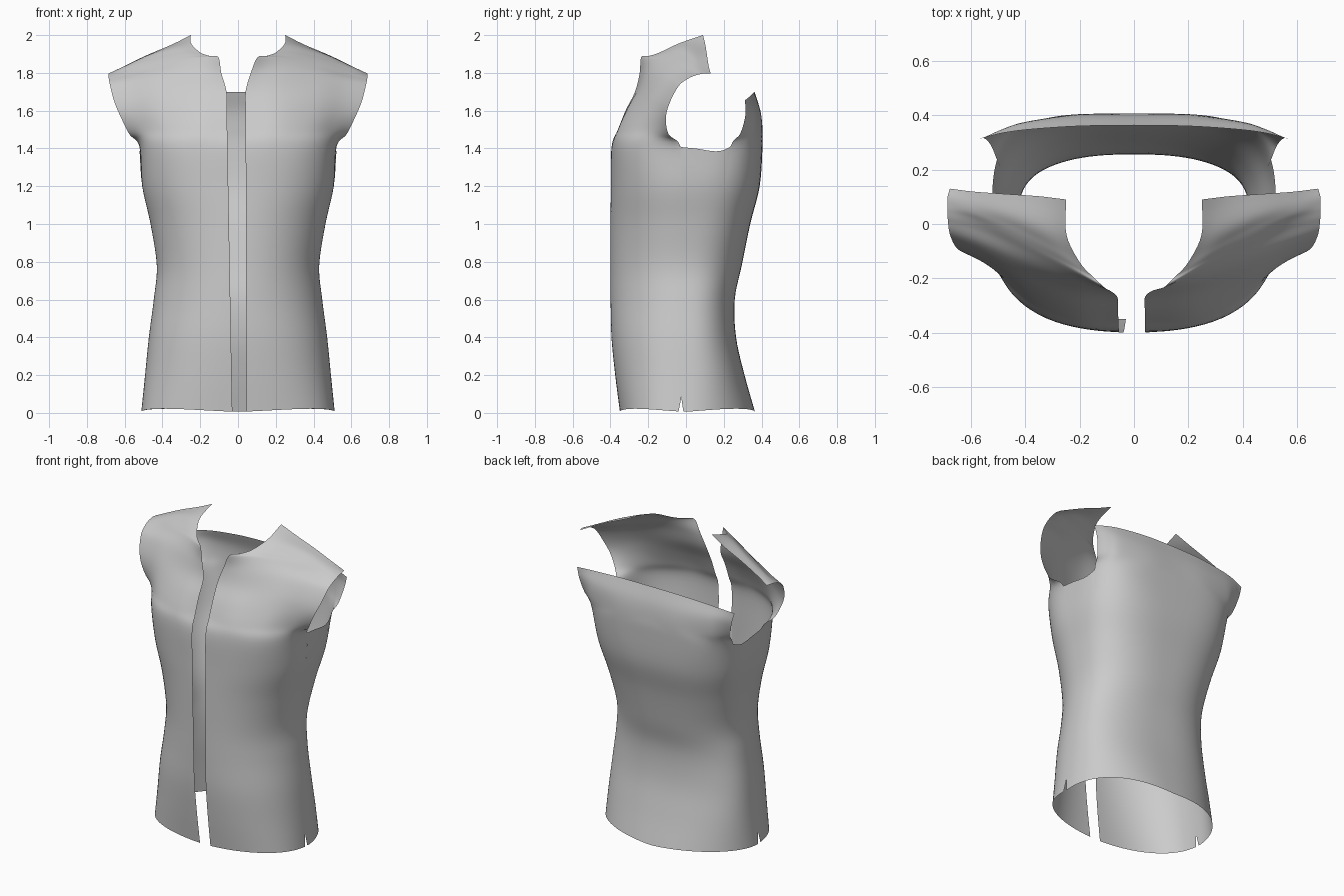
import bpy, bmesh
from math import sin, cos, radians, degrees, asin, pi
from mathutils import Vector

COLS, ROWS = 6, 5          # subdivisions between control columns / rows


def catmull(p, k):
    """Smooth curve through control values (floats or vectors)."""
    q = [p[0] * 2 - p[1]] + list(p) + [p[-1] * 2 - p[-2]]
    out = []
    for i in range(1, len(q) - 2):
        a, b, c, d = q[i - 1:i + 3]
        for s in range(k):
            t = s / k
            out.append((b * 2 + (c - a) * t + (a * 2 - b * 5 + c * 4 - d) * t * t
                        + (b * 3 - a - c * 3 + d) * t ** 3) * 0.5)
    return out + [p[-1]]


# torso sections: height, half width, front depth, back depth, front and back squareness
BODY = [(0.0, .512, .35, .365, 2.6, 2.15), (.2, .492, .375, .31, 2.4, 2.4),
        (.4, .472, .395, .265, 2.25, 2.5), (.6, .446, .40, .258, 2.1, 2.5),
        (.78, .43, .40, .295, 2.1, 2.5), (1.0, .463, .40, .34, 2.15, 2.8),
        (1.2, .507, .398, .39, 2.35, 3.1), (1.41, .522, .394, .405, 2.6, 3.8)]


def gap_edge(z, side):
    """Distance of the front opening edge from the centre line."""
    return .045 - .003 * z if side > 0 else .03 + .018 * z


def section(row, deg):
    z, w, f, b, nf, nb = row
    n, depth = (nf, -f) if deg < 90 else (nb, b)
    th = radians(deg)
    if z == 0:
        z = .006 + .016 * abs(sin(2 * th))
    if z == 1.41 and 88 < deg < 111:                 # underarm scoop
        z -= .025 * sin(pi * (deg - 88) / 23)
    return Vector((w * max(sin(th), 0) ** (2 / n), depth * abs(cos(th)) ** (2 / n), z))


def front_rows(side):
    """Chest, neckline and shoulder rows, from the opening to the armhole."""
    e5, e6, e7 = (gap_edge(z, side) for z in (1.5, 1.6, 1.7))
    return [
        [(e5, -.36, 1.5), (.22, -.353, 1.5), (.39, -.28, 1.5), (.51, -.17, 1.495), (.575, -.092, 1.475)],
        [(e6, -.32, 1.6), (.22, -.307, 1.6), (.4, -.236, 1.6), (.535, -.152, 1.59), (.62, -.106, 1.565)],
        [(e7, -.27, 1.7), (.22, -.25, 1.7), (.41, -.19, 1.693), (.56, -.12, 1.672), (.655, -.084, 1.647)],
        [(e7 + .028, -.245, 1.8), (.23, -.207, 1.8), (.42, -.136, 1.782), (.57, -.072, 1.757), (.677, -.037, 1.733)],
        [(.104, -.237, 1.883), (.24, -.168, 1.868), (.42, -.086, 1.834), (.57, -.02, 1.797), (.684, .012, 1.77)],
        [(.15, -.195, 1.89), (.27, -.13, 1.888), (.44, -.047, 1.858), (.58, .014, 1.817), (.686, .045, 1.785)],
        [(.2, -.14, 1.908), (.3, -.085, 1.908), (.45, -.01, 1.878), (.585, .04, 1.833), (.686, .07, 1.792)],
        [(.248, -.04, 1.955), (.34, -.008, 1.936), (.47, .04, 1.893), (.59, .073, 1.84), (.685, .1, 1.797)],
        [(.25, .09, 2.0), (.35, .102, 1.95), (.48, .111, 1.895), (.59, .119, 1.842), (.677, .13, 1.797)]]


# upper back rows, from the armhole to the centre
BACK_ROWS = [
    [(.525, .288, 1.48), (.478, .335, 1.5), (.405, .371, 1.5), (.22, .402, 1.5), (0, .404, 1.5)],
    [(.55, .315, 1.58), (.485, .348, 1.6), (.395, .373, 1.6), (.21, .392, 1.6), (0, .393, 1.6)],
    [(.57, .312, 1.655), (.485, .334, 1.672), (.38, .348, 1.685), (.2, .36, 1.697), (0, .363, 1.70)]]

bm = bmesh.new()


def add_piece(side, name, angles, upper):
    """Loft one panel from torso sections plus optional upper rows."""
    rows = []
    for r in BODY:
        a = list(angles)
        if name == "front":
            a[0] = degrees(asin((gap_edge(r[0], side) / r[1]) ** (r[4] / 2)))
        rows.append([section(r, t) for t in catmull(a, COLS)])
    rows += [catmull([Vector(p) for p in r], COLS) for r in upper]
    grid = [catmull(col, ROWS) for col in zip(*rows)]
    # hem slit at the side seam
    for col, s in ((-1, -1), (0, 1)):
        if (name, col) in (("front", -1), ("side", 0)):
            for p in grid[col]:
                p.y += s * .014 * max(0, 1 - p.z / .08)
    verts = [[bm.verts.new((p.x * side, p.y, p.z)) for p in col] for col in grid]
    for a, b in zip(verts, verts[1:]):
        for i in range(min(len(a), len(b)) - 1):
            f = [a[i], b[i], b[i + 1], a[i + 1]]
            bm.faces.new(f if side > 0 else f[::-1])


for side in (1, -1):
    add_piece(side, "front", [0, 20, 46, 70, 88], front_rows(side))
    add_piece(side, "side", [88, 95, 103, 111], [])
    add_piece(side, "back", [111, 123, 138, 160, 180], BACK_ROWS)

# sew the panels together into a single open garment
bmesh.ops.remove_doubles(bm, verts=bm.verts, dist=.0012)
mesh = bpy.data.meshes.new("vest_body")
bm.to_mesh(mesh)
bm.free()
vest = bpy.data.objects.new("vest_body", mesh)
bpy.context.collection.objects.link(vest)
for poly in mesh.polygons:
    poly.use_smooth = True
